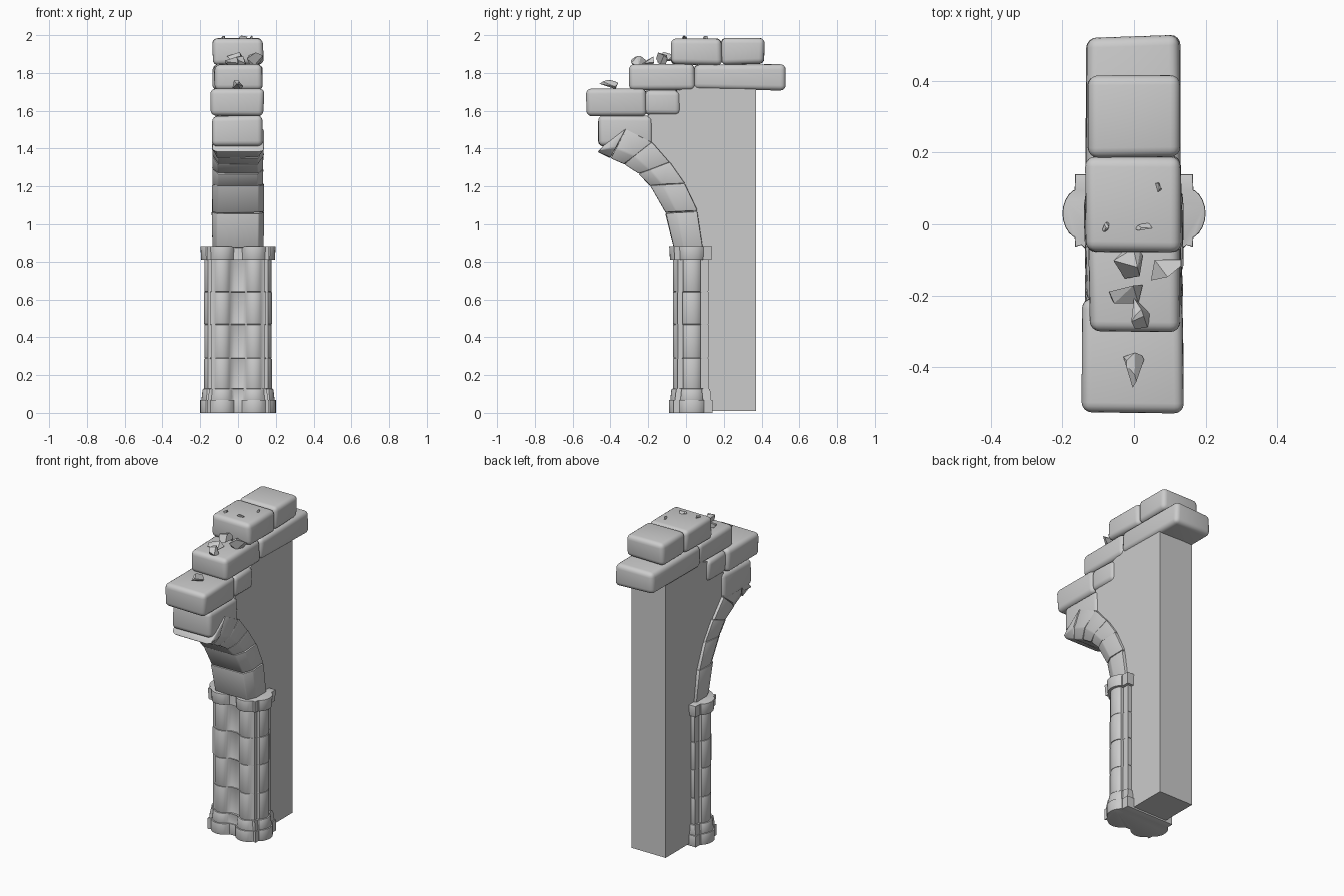
import bpy, bmesh, random
from math import sin, cos, radians
from mathutils import Vector

if "Cube" in bpy.data.objects:
    bpy.data.objects.remove(bpy.data.objects["Cube"])

random.seed(7)


def finish(name, bm, angle=40, smooth=True):
    bmesh.ops.recalc_face_normals(bm, faces=bm.faces)
    me = bpy.data.meshes.new(name)
    bm.to_mesh(me)
    bm.free()
    if smooth:
        me.polygons.foreach_set("use_smooth", [True] * len(me.polygons))
        me.set_sharp_from_angle(angle=radians(angle))
    ob = bpy.data.objects.new(name, me)
    bpy.context.collection.objects.link(ob)
    return ob


def loft(bm, lower, upper):
    """Closed solid between two matching rings; returns the two caps."""
    a = [bm.verts.new(p) for p in lower]
    b = [bm.verts.new(p) for p in upper]
    n = len(a)
    for i in range(n):
        bm.faces.new((a[i], a[(i + 1) % n], b[(i + 1) % n], b[i]))
    return bm.faces.new(a[::-1]), bm.faces.new(b)


def bevel(bm, edges, width, segments):
    bmesh.ops.bevel(bm, geom=list(edges), offset=width, segments=segments,
                    profile=0.5, affect='EDGES', clamp_overlap=True)


def jitter(bm, amount):
    for v in bm.verts:
        v.co += Vector([random.uniform(-amount, amount) for _ in range(3)])


def stone(name, x0, x1, y0, y1, z0, z1, round_=0.028):
    """Worn, rounded masonry block."""
    bm = bmesh.new()
    loft(bm, [(x0, y0, z0), (x1, y0, z0), (x1, y1, z0), (x0, y1, z0)],
         [(x0, y0, z1), (x1, y0, z1), (x1, y1, z1), (x0, y1, z1)])
    jitter(bm, 0.005)
    bevel(bm, bm.edges, round_, 4)
    return finish(name, bm)


def pier_section(o):
    """Clustered pier plan: two front shafts, one side shaft each side; o = outward offset."""
    half = [(0.02, -0.035 - o)]
    for i in range(9):
        t = radians(-150 + 115 * i / 8)
        half.append((0.085 + (0.055 + o) * cos(t), -0.015 + (0.055 + o) * sin(t)))
    half.append((0.145 + o, -0.045 - o))
    for i in range(9):
        t = radians(-60 + 120 * i / 8)
        x, y = 0.14 + (0.04 + o) * cos(t), 0.03 + (0.055 + o) * sin(t)
        if i == 0:
            half.append((0.145 + o, y))
        half.append((x, y))
    half += [(0.145 + o, half[-1][1]), (0.145 + o, 0.12 + o)]
    return half + [(-x, y) for x, y in reversed(half)]


def drum(name, z0, z1, o0, o1, edge):
    bm = bmesh.new()
    caps = loft(bm, [(x, y, z0) for x, y in pier_section(o0)],
                [(x, y, z1) for x, y in pier_section(o1)])
    bevel(bm, {e for f in caps for e in f.edges}, edge, 2)
    return finish(name, bm, 35)


def rock(name, x, y, z, sx, sy, sz):
    """Faceted rubble chip from a hull of random points."""
    bm = bmesh.new()
    for _ in range(11):
        d = Vector([random.gauss(0, 1) for _ in range(3)]).normalized()
        bm.verts.new((x + d.x * sx, y + d.y * sy, z + d.z * sz))
    hull = bmesh.ops.convex_hull(bm, input=bm.verts)
    bmesh.ops.delete(bm, geom=[v for v in hull["geom_interior"] if v.is_valid], context='VERTS')
    bmesh.ops.dissolve_limit(bm, angle_limit=radians(22), verts=bm.verts, edges=bm.edges)
    return finish(name, bm, smooth=False)


# Pier: stepped base, shaft drums, capital
drum("base_plinth", 0.0, 0.068, 0.02, 0.02, 0.007)
drum("base_upper", 0.066, 0.128, 0.014, 0.007, 0.006)
levels = [0.122, 0.29, 0.468, 0.64, 0.818]
for i in range(4):
    o = random.uniform(-0.002, 0.001)
    drum(f"shaft_drum_{i + 1}", levels[i], levels[i + 1], o, o, 0.005)
drum("capital", 0.81, 0.88, 0.015, 0.019, 0.008)

# Arch voussoirs: stations of (inner y, z, outer y, z), chamfered on the soffit
stations = [(-0.063, 0.875, 0.09, 0.875), (-0.108, 1.06, 0.062, 1.07),
            (-0.19, 1.205, -0.005, 1.215), (-0.25, 1.268, -0.085, 1.33),
            (-0.325, 1.318, -0.18, 1.435), (-0.40, 1.35, -0.315, 1.505),
            (-0.468, 1.38, -0.44, 1.412)]


def arch_ring(s, w):
    yi, zi, yo, zo = s
    at = lambda x, t: (x, yi + (yo - yi) * t, zi + (zo - zi) * t)
    return [at(-0.11 - w, 0), at(0.11 + w, 0), at(0.137 + w, 0.35),
            at(0.137 + w, 1), at(-0.137 - w, 1), at(-0.137 - w, 0.35)]


for i in range(len(stations) - 1):
    bm = bmesh.new()
    w = random.uniform(-0.003, 0.004)
    loft(bm, arch_ring(stations[i], w), arch_ring(stations[i + 1], w))
    jitter(bm, 0.003)
    bevel(bm, bm.edges, 0.006, 2)
    finish(f"arch_stone_{i + 1}", bm, 35)

# Plain wall core behind the pier and above the arch
profile = [(0.10, 0.01), (0.37, 0.01), (0.37, 1.73), (0.03, 1.73), (-0.06, 1.70),
           (-0.06, 1.60), (-0.20, 1.58), (-0.20, 1.42), (-0.11, 1.33),
           (-0.03, 1.21), (0.03, 1.07), (0.05, 0.86), (0.10, 0.85)]
bm = bmesh.new()
loft(bm, [(-0.118, y, z) for y, z in profile], [(0.118, y, z) for y, z in profile])
finish("wall_core", bm, smooth=False)

# Ruined stepped courses on top
stone("corbel_stone", -0.135, 0.13, -0.462, -0.178, 1.408, 1.572)
stone("course_1_front", -0.145, 0.138, -0.526, -0.21, 1.574, 1.716)
stone("course_1_back", -0.135, 0.132, -0.22, -0.03, 1.577, 1.712)
stone("course_2_front", -0.127, 0.128, -0.303, 0.045, 1.712, 1.847)
stone("course_2_back", -0.132, 0.128, 0.043, 0.524, 1.71, 1.846)
stone("course_3_front", -0.135, 0.134, -0.08, 0.19, 1.845, 1.985)
stone("course_3_back", -0.132, 0.13, 0.188, 0.417, 1.847, 1.982)

# Rubble chips
chips = [(-0.015, -0.11, 1.875, 0.045, 0.05, 0.045), (0.09, -0.13, 1.875, 0.05, 0.055, 0.035),
         (-0.02, -0.19, 1.86, 0.05, 0.045, 0.032), (0.015, -0.25, 1.86, 0.055, 0.045, 0.03),
         (-0.005, -0.405, 1.733, 0.038, 0.055, 0.03),
         (0.07, 0.105, 1.985, 0.013, 0.016, 0.012), (-0.075, -0.01, 1.985, 0.014, 0.018, 0.012),
         (0.03, -0.015, 1.985, 0.025, 0.02, 0.014)]
for i, c in enumerate(chips):
    rock(f"rubble_{i + 1}", *c)
